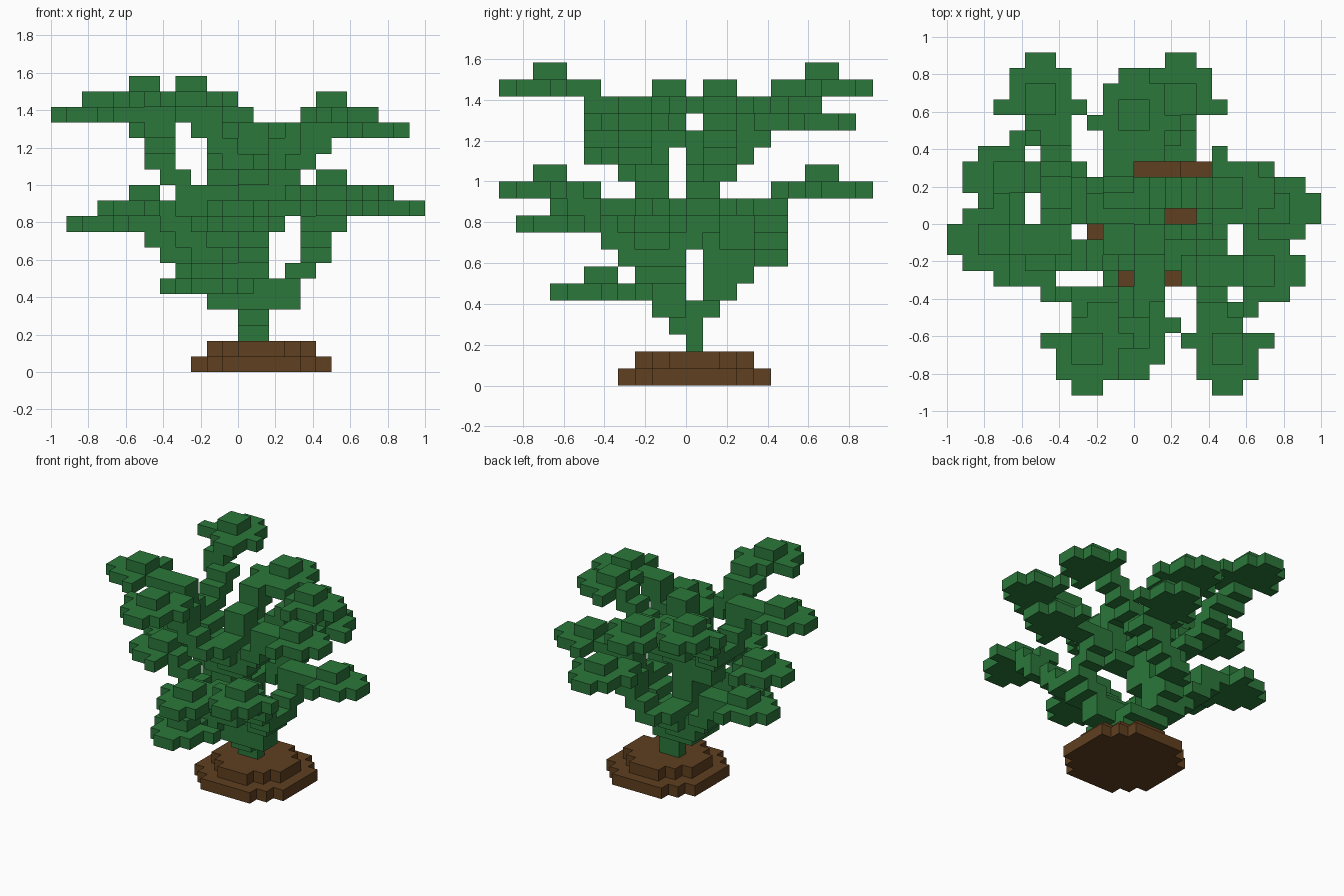
import bpy, bmesh

if "Cube" in bpy.data.objects:
    bpy.data.objects.remove(bpy.data.objects["Cube"], do_unlink=True)

U = 1 / 12  # size of one block


def material(name, rgb):
    m = bpy.data.materials.new(name)
    m.use_nodes = True
    col = (*rgb, 1)
    m.diffuse_color = col
    m.node_tree.nodes["Principled BSDF"].inputs["Base Color"].default_value = col
    return m


GREEN = material("leaf_green", (0.025, 0.185, 0.043))
BROWN = material("soil_brown", (0.115, 0.050, 0.014))


def build(name, boxes, mat):
    """Join boxes (x0, x1, y0, y1, z0, z1) in block units into one outer shell."""
    cells = {(x, y, z) for x0, x1, y0, y1, z0, z1 in boxes
             for x in range(x0, x1) for y in range(y0, y1) for z in range(z0, z1)}
    bm = bmesh.new()
    verts = {}
    for c in sorted(cells):
        for axis in range(3):
            for end in (0, 1):
                near = list(c)
                near[axis] += 2 * end - 1
                if tuple(near) in cells:
                    continue
                # Square on this side of the block, wound to face outwards
                face = []
                for s, t in ((0, 0), (1, 0), (1, 1), (0, 1)):
                    p = list(c)
                    p[axis] += end
                    p[(axis + 1) % 3] += s
                    p[(axis + 2) % 3] += t
                    p = tuple(p)
                    if p not in verts:
                        verts[p] = bm.verts.new([v * U for v in p])
                    face.append(verts[p])
                bm.faces.new(face if end else face[::-1])
    bmesh.ops.dissolve_limit(bm, angle_limit=0.01, verts=bm.verts[:], edges=bm.edges[:])
    me = bpy.data.meshes.new(name)
    bm.to_mesh(me)
    bm.free()
    me.materials.append(mat)
    bpy.context.collection.objects.link(bpy.data.objects.new(name, me))


def leaf(axis, sign, tip, c, z, neck=False):
    """Arrow-shaped leaf along an axis, with a raised middle and an optional neck."""
    rows = [(tip - 1, tip, c - 1, c + 1, z), (tip - 3, tip - 1, c - 2, c + 2, z),
            (tip - 4, tip - 3, c - 3, c + 3, z), (tip - 4, tip - 2, c - 1, c + 1, z + 1)]
    if neck:
        rows.append((tip - 5, tip - 4, c - 1, c + 2, z))
        rows.append((tip - 6, tip - 5, c, c + 2, z))
    out = []
    for u0, u1, v0, v1, h in rows:
        if sign < 0:
            u0, u1 = -u1, -u0
        out.append((u0, u1, v0, v1, h, h + 1) if axis == "x" else (v0, v1, u0, u1, h, h + 1))
    return out


def stem(*points):
    """Stepped stem, two blocks wide, through the given block corners."""
    out = []
    for a, b in zip(points, points[1:]):
        n = max(abs(q - p) for p, q in zip(a, b))
        for i in range(n + 1):
            x, y, z = (round(p + (q - p) * i / n) for p, q in zip(a, b))
            out.append((x, x + 2, y, y + 2, z, z + 1))
    return out


def disc(r, limit, z):
    """Round layer of blocks, one strip per row."""
    out = []
    for j in range(-r, r + 1):
        w = max(i for i in range(r + 1) if i * i + j * j <= limit)
        out.append((1 - w, 2 + w, j, j + 1, z, z + 1))
    return out


def crown(part, boxes):
    """Upper part, and its copy given a half turn and set six blocks lower."""
    build("upper_" + part, boxes, GREEN)
    build("lower_" + part, [(-x1, -x0, -y1, -y0, z0 - 6, z1 - 6)
                            for x0, x1, y0, y1, z0, z1 in boxes], GREEN)


# Soil mound
build("soil_lower", disc(4, 20, 0), BROWN)
build("soil_upper", disc(3, 10, 1), BROWN)

# Trunk: narrow foot, fork and leaning post
crown("trunk", [(-2, 0, -1, 0, 8, 9)]
      + stem((-2, -1, 9), (-2, -2, 10), (0, -2, 10), (0, -3, 11), (0, -3, 13),
             (0, -2, 14), (0, -2, 15)))

# Branches along the y axis
crown("outer_branch", leaf("y", 1, 11, -6, 17, True)
      + stem((-2, 0, 10), (-4, 0, 10), (-4, 0, 11), (-6, 2, 13), (-6, 4, 15), (-7, 5, 16))
      + [(-7, -4, 5, 6, 15, 16)])
crown("inner_branch", leaf("y", 1, 10, 0, 15, True)
      + stem((-2, 0, 11), (-2, 3, 14), (-2, 3, 15), (-2, 4, 15)))
crown("steep_branch", leaf("y", -1, 11, -3, 17, True)
      + stem((0, -4, 12), (0, -5, 13), (-1, -6, 13), (-3, -6, 15), (-3, -6, 16), (-4, -6, 16)))

# Branches along the x axis
crown("long_branch", leaf("x", -1, 12, -1, 16)
      + stem((-4, 0, 11), (-6, 0, 13), (-6, -2, 15), (-6, -2, 16), (-8, -2, 16)))
crown("short_branch", leaf("x", 1, 9, 2, 16)
      + stem((-1, 0, 11), (0, 1, 12), (3, 1, 15), (4, 1, 16)))
crown("side_branch", leaf("x", 1, 11, -3, 15)
      + stem((1, -3, 11), (2, -3, 12), (4, -4, 14), (4, -4, 15), (5, -4, 15)))

# Single low leaf at the front
build("lowest_front_leaf", leaf("y", -1, 8, -2, 5)
      + stem((-2, -2, 4), (-2, -3, 5)) + [(-2, -1, -4, -3, 5, 6)], GREEN)
